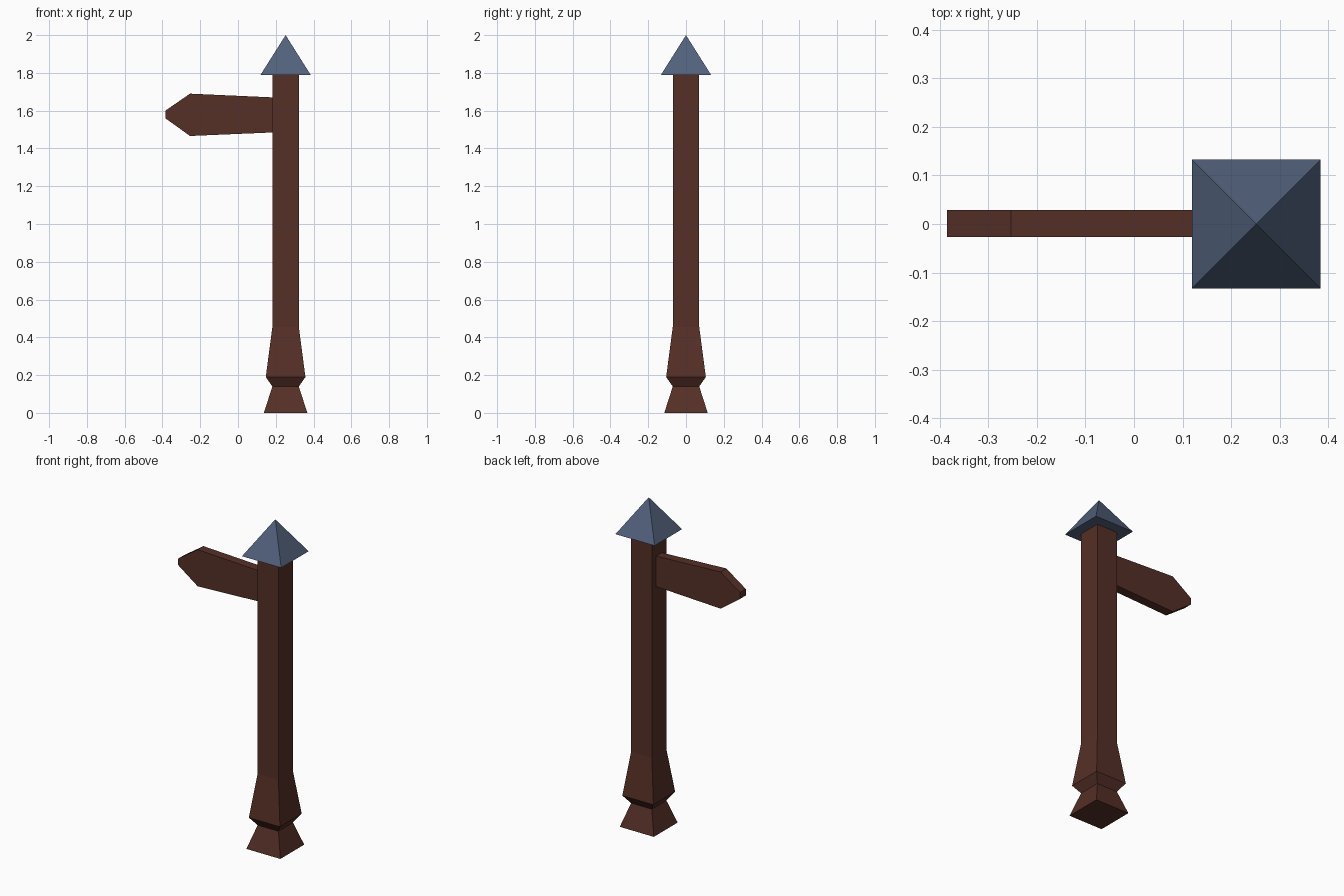
import bpy, bmesh

if "Cube" in bpy.data.objects:
    bpy.data.objects.remove(bpy.data.objects["Cube"])

def material(name, rgb):
    m = bpy.data.materials.new(name)
    m.diffuse_color = (*rgb, 1.0)
    m.use_nodes = True
    m.node_tree.nodes["Principled BSDF"].inputs["Base Color"].default_value = m.diffuse_color
    return m

WOOD = material("dark brown wood", (0.092, 0.029, 0.020))
SLATE = material("slate blue", (0.084, 0.120, 0.200))
POST_X = 0.252

def finish(name, bm, mat):
    bmesh.ops.recalc_face_normals(bm, faces=bm.faces)
    mesh = bpy.data.meshes.new(name)
    bm.to_mesh(mesh)
    bm.free()
    mesh.materials.append(mat)
    ob = bpy.data.objects.new(name, mesh)
    bpy.context.collection.objects.link(ob)
    return ob

def square_loft(name, profile, mat):
    """Stack square rings (half width, z) around the post axis; zero width makes a point."""
    bm = bmesh.new()
    rings = []
    for h, z in profile:
        corners = [(0, 0)] if h == 0 else [(-h, -h), (h, -h), (h, h), (-h, h)]
        rings.append([bm.verts.new((POST_X + x, y, z)) for x, y in corners])
    for a, b in zip(rings, rings[1:]):
        for i in range(4):
            j = (i + 1) % 4
            if len(b) == 1:
                bm.faces.new((a[i], a[j], b[0]))
            else:
                bm.faces.new((a[i], a[j], b[j], b[i]))
    for ring in (rings[0], rings[-1]):
        if len(ring) == 4:
            bm.faces.new(ring)
    return finish(name, bm, mat)

# Post with flared foot, notch and tapered collar
square_loft("post", [(0.115, 0), (0.07, 0.14), (0.105, 0.19),
                     (0.07, 0.455), (0.07, 1.792)], WOOD)

# Pyramid cap
square_loft("cap", [(0.1325, 1.79), (0, 2.0)], SLATE)

# Arrow board: side outline extruded through its thickness
outline = [(0.19, 1.485), (0.19, 1.67), (-0.254, 1.69),
           (-0.385, 1.60), (-0.385, 1.56), (-0.254, 1.466)]
bm = bmesh.new()
face = bm.faces.new([bm.verts.new((x, -0.027, z)) for x, z in outline])
ext = bmesh.ops.extrude_face_region(bm, geom=[face], use_keep_orig=True)
bmesh.ops.translate(bm, vec=(0, 0.056, 0),
                    verts=[g for g in ext["geom"] if isinstance(g, bmesh.types.BMVert)])
finish("arrow_board", bm, WOOD)
